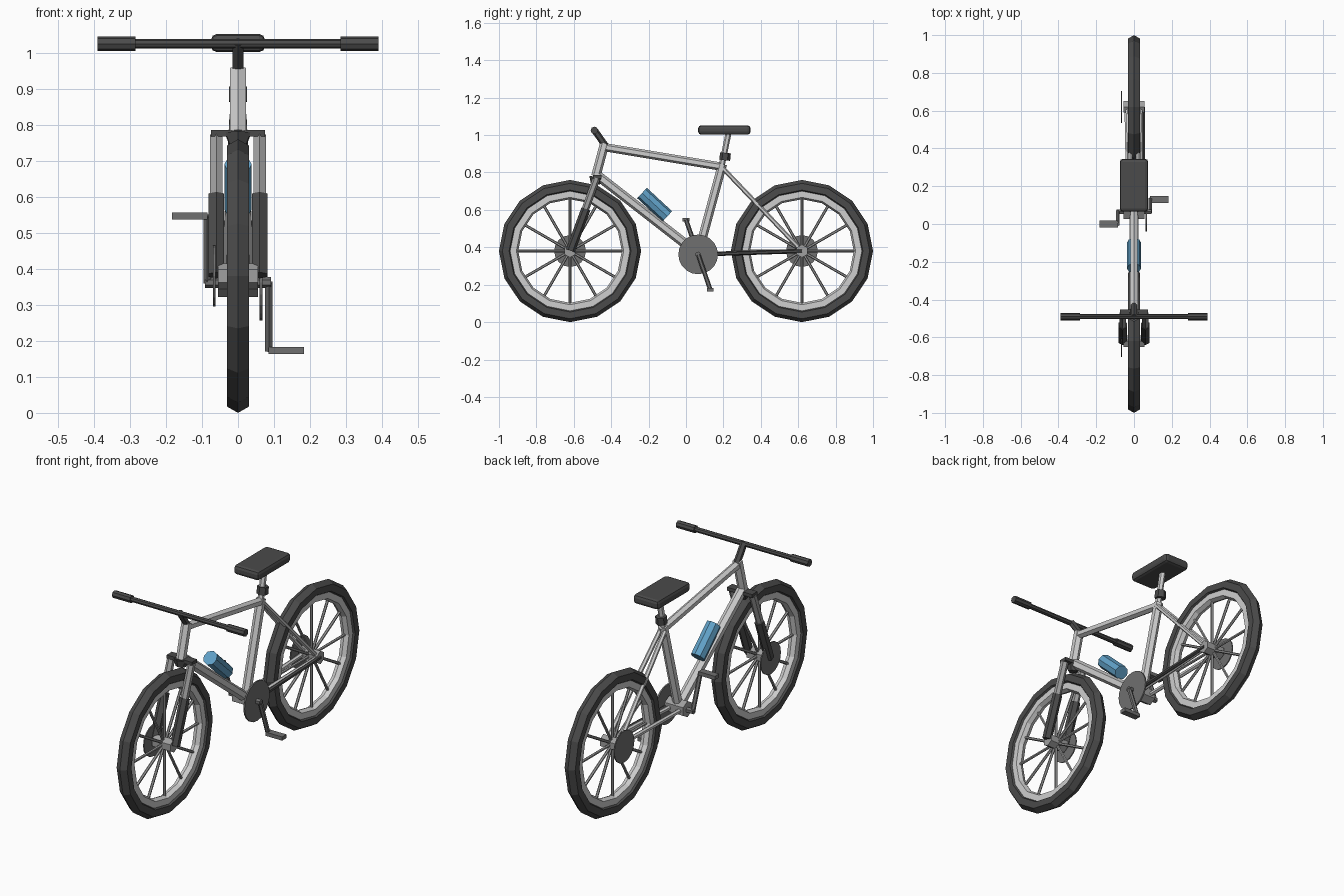
import bpy, bmesh, math
from mathutils import Vector

if "Cube" in bpy.data.objects:
    bpy.data.objects.remove(bpy.data.objects["Cube"], do_unlink=True)


def material(name, r, g, b):
    m = bpy.data.materials.new(name)
    m.use_nodes = True
    m.diffuse_color = (r, g, b, 1)
    m.node_tree.nodes["Principled BSDF"].inputs["Base Color"].default_value = (r, g, b, 1)
    return m


SILVER = material("silver paint", .62, .62, .62)
STEEL = material("steel", .35, .35, .35)
DISC = material("disc grey", .16, .16, .16)
RUBBER = material("dark rubber", .07, .07, .07)
BLUE = material("bottle blue", .12, .36, .58)


def finish(bm, name, mat):
    bmesh.ops.recalc_face_normals(bm, faces=bm.faces)
    mesh = bpy.data.meshes.new(name)
    bm.to_mesh(mesh)
    bm.free()
    mesh.materials.append(mat)
    obj = bpy.data.objects.new(name, mesh)
    bpy.context.collection.objects.link(obj)
    return obj


def add_tube(bm, a, b, r, sides=6, r2=None):
    a, b = Vector(a), Vector(b)
    d = b - a
    made = bmesh.ops.create_cone(bm, cap_ends=True, segments=sides, radius1=r,
                                 radius2=r if r2 is None else r2, depth=d.length)
    turn = d.to_track_quat('Z', 'Y')
    for v in made["verts"]:
        v.co = turn @ v.co + (a + b) / 2


def tube(name, a, b, r, mat, sides=6, r2=None):
    bm = bmesh.new()
    add_tube(bm, a, b, r, sides, r2)
    return finish(bm, name, mat)


def box(name, centre, size, mat, bevel=0):
    bm = bmesh.new()
    bmesh.ops.create_cube(bm, size=1)
    for v in bm.verts:
        v.co = Vector(centre) + Vector(c * s for c, s in zip(v.co, size))
    obj = finish(bm, name, mat)
    if bevel:
        mod = obj.modifiers.new("rounding", 'BEVEL')
        mod.width, mod.segments = bevel, 2
    return obj


def ring(name, y, z, major, section, mat, count=16):
    """Sweep an (x, radial offset) section round the wheel axle."""
    bm = bmesh.new()
    loops = []
    for i in range(count):
        t = math.tau * i / count
        loops.append([bm.verts.new((x, y + (major + r) * math.sin(t), z + (major + r) * math.cos(t)))
                      for x, r in section])
    n = len(section)
    for i in range(count):
        p, q = loops[i], loops[(i + 1) % count]
        for j in range(n):
            k = (j + 1) % n
            bm.faces.new((p[j], p[k], q[k], q[j]))
    return finish(bm, name, mat)


# Wheels: hexagonal tyre, rim, spokes, hub and brake disc
AXLE = .38
tyre_section = [(.036 * math.sin(math.tau * i / 6), .036 * math.cos(math.tau * i / 6)) for i in range(6)]
rim_section = [(.022, .025), (.022, -.008), (0, -.018), (-.022, -.008), (-.022, .025)]
for label, y in (("front", -.62), ("rear", .62)):
    ring(label + "_tyre", y, AXLE, .344, tyre_section, RUBBER)
    ring(label + "_rim", y, AXLE, .295, rim_section, SILVER)
    bm = bmesh.new()
    for i in range(12):
        t = math.tau * i / 12
        add_tube(bm, (0, y, AXLE), (0, y + .29 * math.sin(t), AXLE + .29 * math.cos(t)), .0075)
    finish(bm, label + "_spokes", STEEL)
    tube(label + "_hub", (-.055, y, AXLE), (.055, y, AXLE), .035, STEEL)
    tube(label + "_brake_disc", (-.069, y, AXLE), (-.063, y, AXLE), .085, DISC, 16)

# Frame
head_top, head_low = (0, -.435, .955), (0, -.482, .78)
seat_top, bracket = (0, .195, .845), (0, .065, .365)
tube("head_tube", head_top, head_low, .025, SILVER)
tube("top_tube", (0, -.435, .935), (0, .195, .83), .022, SILVER)
tube("down_tube", (0, -.475, .785), bracket, .026, SILVER)
tube("seat_tube", seat_top, bracket, .024, SILVER)
tube("bottom_bracket", (-.055, .065, .365), (.055, .065, .365), .043, STEEL)
for side, s in (("left", 1), ("right", -1)):
    tube(side + "_seat_stay", (s * .013, .195, .825), (s * .035, .62, AXLE), .012, SILVER)
    tube(side + "_chain_stay", (s * .03, .065, .362), (s * .04, .62, AXLE), .012, SILVER)

    # Fork legs with dark lower sliders
    tube(side + "_fork_leg", (s * .06, -.478, .77), (s * .06, -.55, .57), .02, STEEL)
    tube(side + "_fork_slider", (s * .06, -.535, .605), (s * .06, -.618, .382), .025, RUBBER)

    # Crank and pedal, pointing opposite ways on each side
    end = (s * .086, .065 + s * .065, .36 - s * .187)
    tube(side + "_crank", (s * .086, .065, .362), end, .012, DISC)
    tube(side + "_crank_axle", (s * .05, .065, .362), (s * .092, .065, .362), .015, DISC)
    box(side + "_pedal", (s * .134, end[1], end[2]), (.098, .036, .02), DISC)

    # Handlebar grips
    tube(side + "_grip", (s * .285, -.49, 1.025), (s * .39, -.49, 1.025), .02, RUBBER, 8)

box("fork_crown", (0, -.475, .777), (.15, .045, .018), RUBBER)
tube("crown_base", (0, -.485, .74), (0, -.478, .775), .025, RUBBER, 6, .04)

# Steering
tube("stem", (0, -.43, .942), (0, -.492, 1.03), .018, RUBBER)
tube("handlebar", (-.3, -.49, 1.025), (.3, -.49, 1.025), .0135, RUBBER, 8)

# Saddle
tube("seat_post", (0, .19, .83), (0, .228, 1.015), .016, SILVER)
tube("seat_collar", (0, .207, .865), (0, .211, .905), .029, RUBBER)
box("saddle", (0, .205, 1.027), (.15, .28, .05), RUBBER, .016)

# Drivetrain
tube("chainring", (.06, .065, .362), (.068, .065, .362), .106, DISC, 20)
tube("rear_sprocket", (.04, .62, AXLE), (.052, .62, AXLE), .03, STEEL, 12)
box_chain = tube("chain", (.05, .1, .362), (.05, .62, AXLE), .011, RUBBER, 6)

# Bottle
tube("bottle", (0, -.235, .69), (0, -.1, .565), .038, BLUE, 8)
